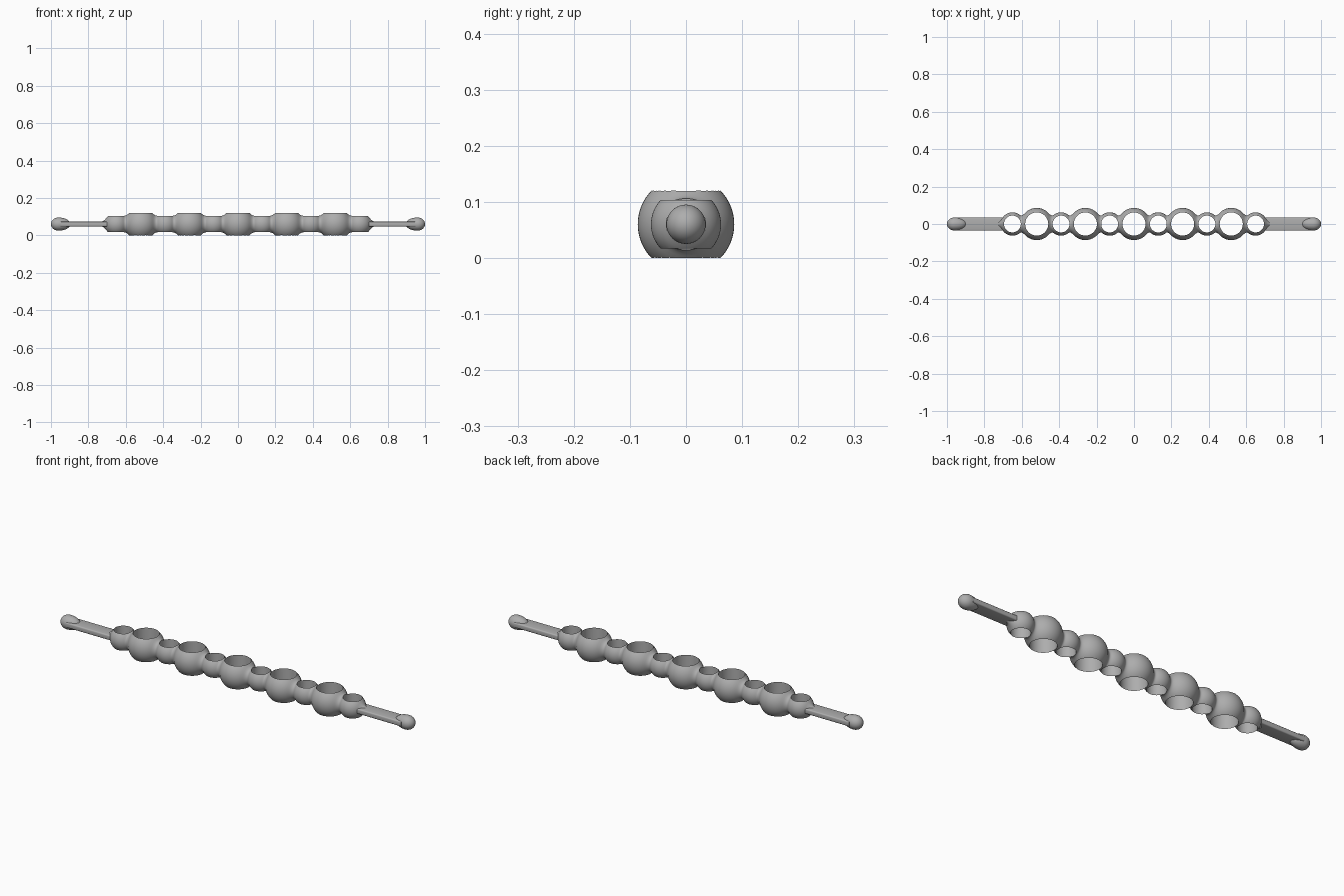
import bpy
import bmesh
import math
from mathutils import Vector

if "Cube" in bpy.data.objects:
    bpy.data.objects.remove(bpy.data.objects["Cube"], do_unlink=True)

MID = 0.06       # height of the long axis
STEP = 0.13      # distance between neighbouring beads
BIG, SMALL = 0.086, 0.0625
BIG_HOLE, SMALL_HOLE = 0.0617, 0.045

grey = bpy.data.materials.new("plain grey")
grey.use_nodes = True
colour = (0.42, 0.42, 0.42, 1)
grey.diffuse_color = colour
grey.node_tree.nodes["Principled BSDF"].inputs["Base Color"].default_value = colour


def make_object(name, bm):
    bmesh.ops.recalc_face_normals(bm, faces=bm.faces)
    mesh = bpy.data.meshes.new(name)
    bm.to_mesh(mesh)
    bm.free()
    obj = bpy.data.objects.new(name, mesh)
    bpy.context.collection.objects.link(obj)
    mesh.materials.append(grey)
    return obj


def activate(obj):
    bpy.ops.object.select_all(action='DESELECT')
    obj.select_set(True)
    bpy.context.view_layer.objects.active = obj


def smooth(obj, degrees=35):
    activate(obj)
    bpy.ops.object.shade_smooth_by_angle(angle=math.radians(degrees))


def lathe(name, profile, sides):
    """Turn (x, radius) points around the long axis."""
    bm = bmesh.new()
    verts = [bm.verts.new((x, 0, MID + r)) for x, r in profile]
    edges = [bm.edges.new(pair) for pair in zip(verts, verts[1:])]
    bmesh.ops.spin(bm, geom=verts + edges, cent=(0, 0, MID), axis=(1, 0, 0),
                   angle=math.tau, steps=sides)
    bmesh.ops.remove_doubles(bm, verts=bm.verts, dist=1e-5)
    return make_object(name, bm)


def bead_arc(index):
    """Arc of one bead, stopping short of the necks."""
    centre = index * STEP
    radius, reach = (BIG, 0.065) if index % 2 == 0 else (SMALL, 0.04)
    left = 0.05 if index == -5 else reach
    right = 0.05 if index == 5 else reach
    a, b = math.asin(-left / radius), math.asin(right / radius)
    angles = [a + (b - a) * k / 14 for k in range(15)]
    return [(centre + radius * math.sin(t), radius * math.cos(t)) for t in angles]


def neck(arc_a, arc_b):
    """Rounded valley tangent to both beads."""
    p, q = Vector(arc_a[-1]), Vector(arc_b[0])
    slope_p = (p - Vector(arc_a[-2])).normalized()
    slope_q = (Vector(arc_b[1]) - q).normalized()
    gap = q - p
    cross = slope_p.x * slope_q.y - slope_p.y * slope_q.x
    control = p + slope_p * ((gap.x * slope_q.y - gap.y * slope_q.x) / cross)
    curve = []
    for k in range(1, 6):
        t = k / 6
        curve.append(tuple(p * (1 - t) ** 2 + control * 2 * t * (1 - t) + q * t * t))
    return curve


# Row of beads with flared ends that run into the arms
arcs = [bead_arc(i) for i in range(-5, 6)]
end = [(0.71, 0.025), (0.72, 0.017), (0.73, 0.012), (0.73, 0)]
profile = [(-x, r) for x, r in reversed(end)]
for i, arc in enumerate(arcs):
    if i:
        profile += neck(arcs[i - 1], arc)
    profile += arc
profile += end
beads = lathe("bead_row", profile, 64)

# Upright holes through every bead
bm = bmesh.new()
for i in range(-5, 6):
    radius = BIG_HOLE if i % 2 == 0 else SMALL_HOLE
    made = bmesh.ops.create_cone(bm, cap_ends=True, segments=64, radius1=radius,
                                 radius2=radius, depth=0.3)
    bmesh.ops.translate(bm, verts=made["verts"], vec=(i * STEP, 0, MID))
cutter = make_object("hole_cutter", bm)
cutter.hide_render = True
cut = beads.modifiers.new("holes", 'BOOLEAN')
cut.operation = 'DIFFERENCE'
cut.solver = 'EXACT'
cut.object = cutter
activate(beads)
bpy.ops.object.modifier_apply(modifier=cut.name)
bpy.data.objects.remove(cutter, do_unlink=True)
smooth(beads)

# Flat arms and egg-shaped tips at both ends
for side, label in ((1, "left"), (-1, "right")):
    bm = bmesh.new()
    bmesh.ops.create_cube(bm, size=1)
    bmesh.ops.scale(bm, verts=bm.verts, vec=(0.25, 0.072, 0.026))
    bmesh.ops.translate(bm, verts=bm.verts, vec=(side * 0.825, 0, MID))
    long_edges = [e for e in bm.edges
                  if abs(e.verts[0].co.x - e.verts[1].co.x) > 0.1]
    bmesh.ops.bevel(bm, geom=long_edges, offset=0.006, segments=3,
                    profile=0.5, affect='EDGES')
    smooth(make_object(label + "_arm", bm))

    egg = []
    for k in range(25):
        t = math.pi * k / 24
        stretch = 0.04 if k < 12 else 0.064
        egg.append((side * (0.96 + stretch * math.cos(t)), 0.035 * math.sin(t)))
    smooth(lathe(label + "_tip", egg, 40), 60)
